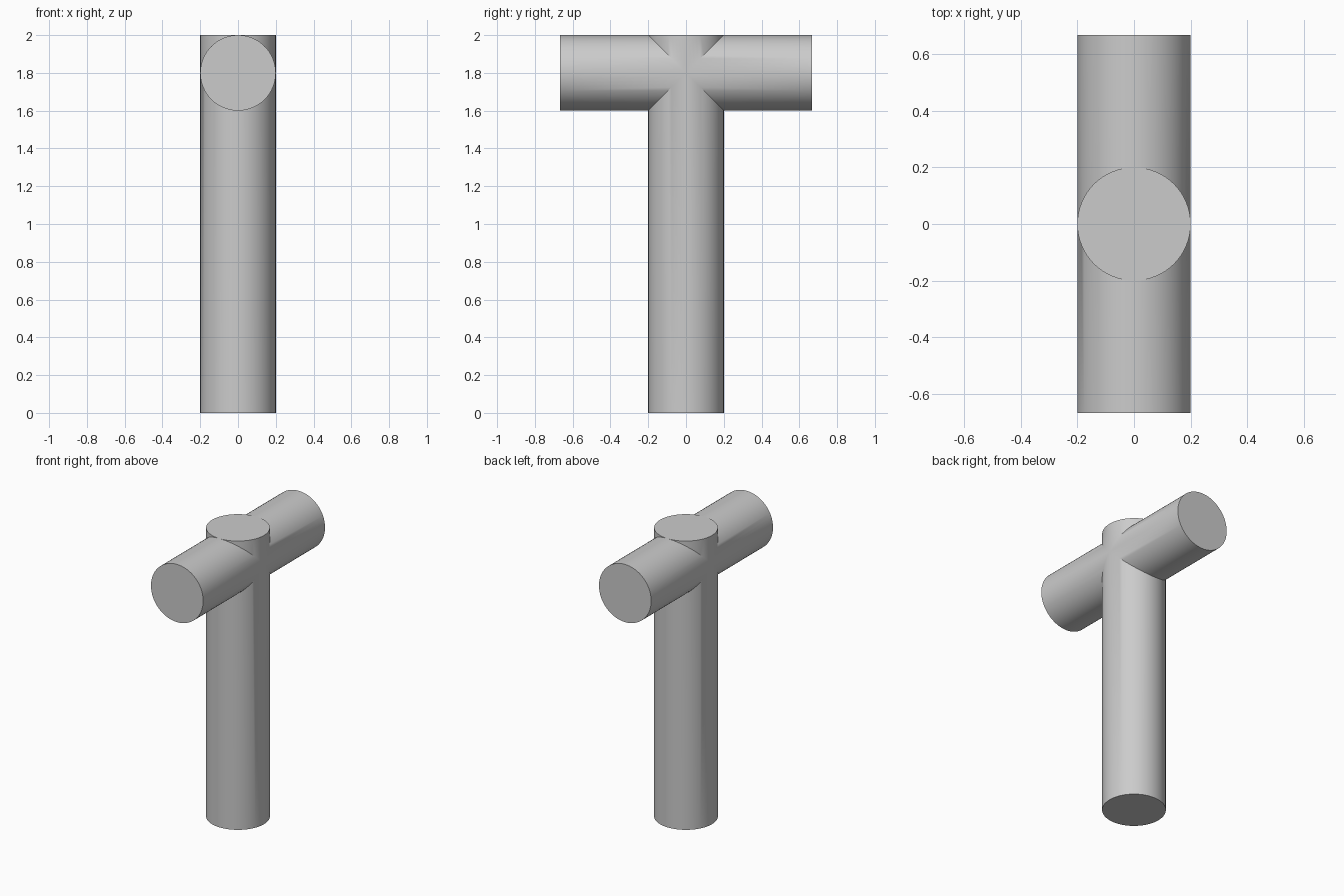
import bpy
import math

RADIUS = 0.2
HEIGHT = 2.0
BAR_LENGTH = 4 / 3

default_cube = bpy.data.objects.get("Cube")
if default_cube:
    bpy.data.objects.remove(default_cube, do_unlink=True)

# Plain grey material
grey = bpy.data.materials.new("plain_grey")
grey.use_nodes = True
colour = (0.6, 0.6, 0.6, 1)
grey.diffuse_color = colour
grey.node_tree.nodes["Principled BSDF"].inputs["Base Color"].default_value = colour


def add_rod(name, length, height, tilt=0):
    bpy.ops.mesh.primitive_cylinder_add(
        vertices=64, radius=RADIUS, depth=length,
        location=(0, 0, height), rotation=(tilt, 0, 0))
    rod = bpy.context.object
    rod.name = name
    rod.data.materials.append(grey)
    return rod


# Crossbar runs front to back, flush with the top of the post
crossbar = add_rod("crossbar", BAR_LENGTH, HEIGHT - RADIUS, math.pi / 2)
post = add_rod("post_with_crossbar", HEIGHT, HEIGHT / 2)

# Fuse the two rods into one solid
union = post.modifiers.new("join_crossbar", "BOOLEAN")
union.operation = "UNION"
union.solver = "EXACT"
union.object = crossbar
bpy.ops.object.modifier_apply(modifier=union.name)
bpy.data.objects.remove(crossbar, do_unlink=True)

# Round sides stay smooth, end caps and deep creases stay sharp
bpy.ops.object.shade_smooth_by_angle(angle=math.radians(30))
